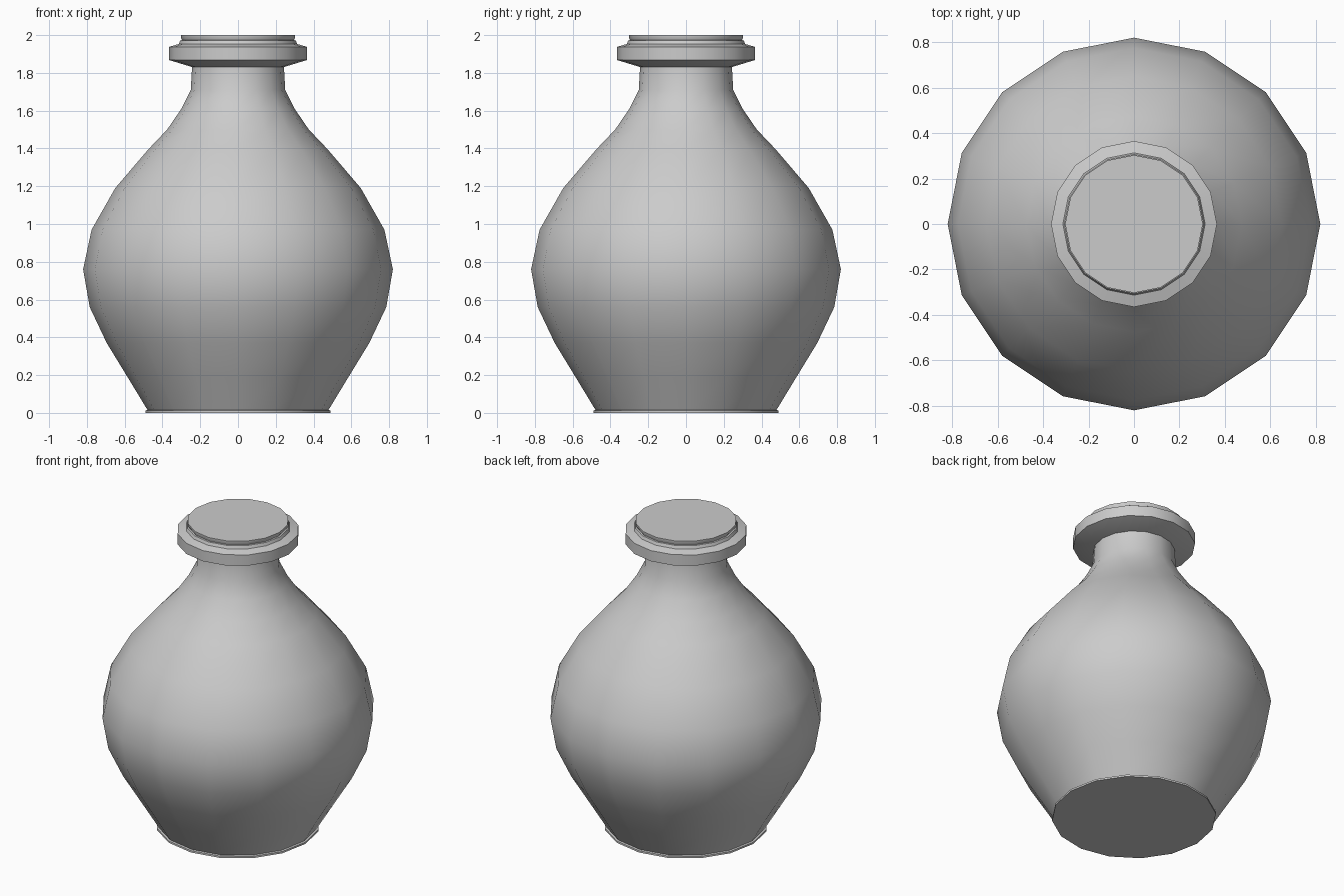
import bpy, bmesh, math

if "Cube" in bpy.data.objects:
    bpy.data.objects.remove(bpy.data.objects["Cube"])

SIDES = 16


def lathe(name, profile, angle=35):
    """Revolve (radius, z) points round the z axis and cap both ends."""
    bm = bmesh.new()
    rings = []
    for r, z in profile:
        rings.append([bm.verts.new((r * math.cos(2 * math.pi * i / SIDES),
                                    r * math.sin(2 * math.pi * i / SIDES), z))
                      for i in range(SIDES)])
    for a, b in zip(rings, rings[1:]):
        for i in range(SIDES):
            j = (i + 1) % SIDES
            bm.faces.new((a[i], a[j], b[j], b[i]))
    bm.faces.new(rings[0][::-1])
    bm.faces.new(rings[-1])
    mesh = bpy.data.meshes.new(name)
    bm.to_mesh(mesh)
    bm.free()
    ob = bpy.data.objects.new(name, mesh)
    bpy.context.collection.objects.link(ob)
    bpy.ops.object.select_all(action='DESELECT')
    ob.select_set(True)
    bpy.context.view_layer.objects.active = ob
    bpy.ops.object.shade_smooth_by_angle(angle=math.radians(angle))
    return ob


# Thin foot disc
lathe("foot", [(0.49, 0), (0.49, 0.012), (0.477, 0.016)])

# Round body running up into the neck
lathe("body", [(0.477, 0.012), (0.585, 0.19), (0.695, 0.37), (0.785, 0.56),
               (0.82, 0.76), (0.775, 0.97), (0.65, 1.19), (0.475, 1.395),
               (0.375, 1.50), (0.30, 1.61), (0.25, 1.71), (0.243, 1.84)])

# Flared collar round the mouth
lathe("collar", [(0.24, 1.83), (0.365, 1.868), (0.365, 1.938),
                 (0.313, 1.953), (0.306, 1.972), (0.29, 1.974)])

# Stopper lid set into the collar
lathe("lid", [(0.295, 1.95), (0.295, 1.972), (0.303, 1.985), (0.303, 2.0)])
